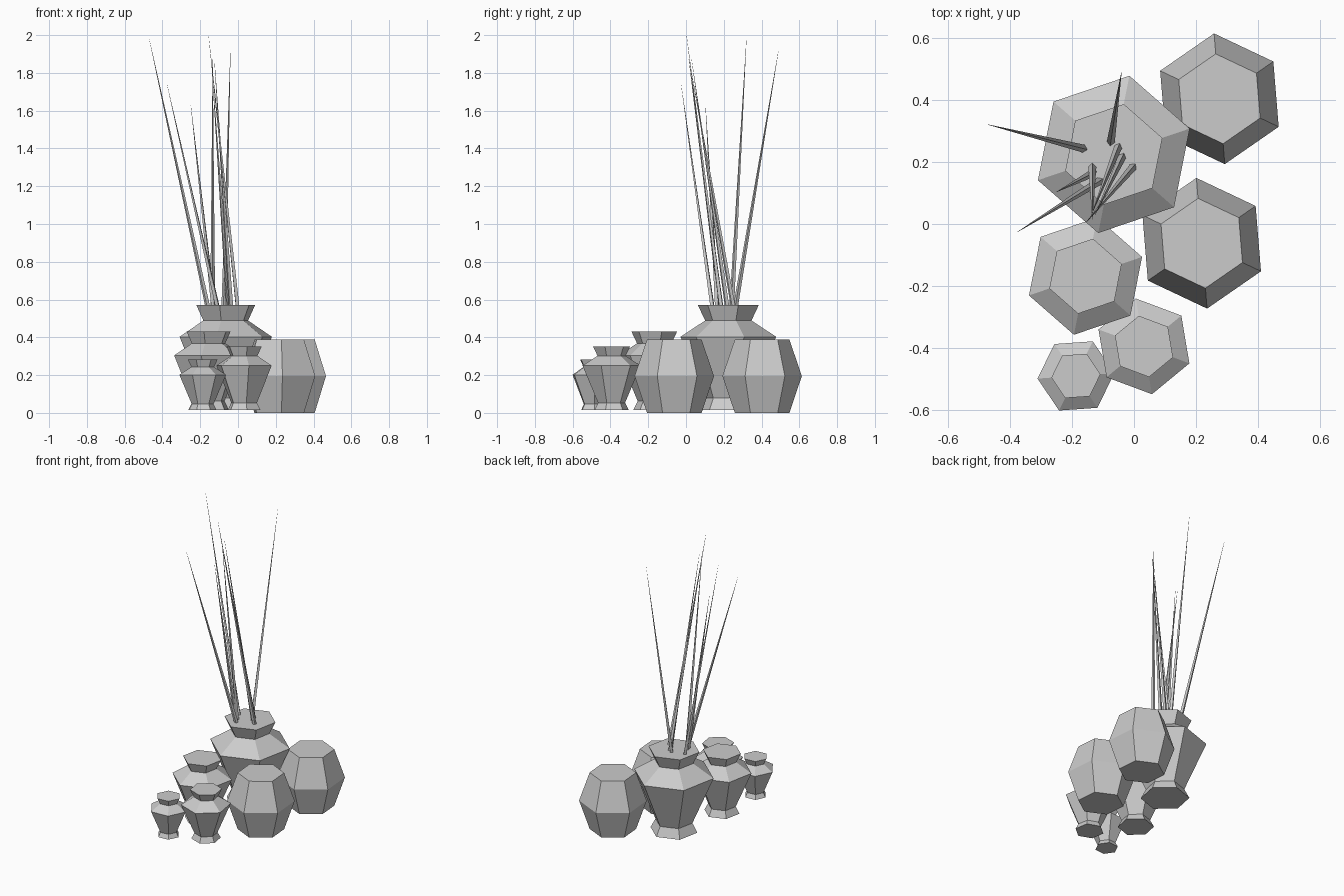
import bpy, bmesh, math
from mathutils import Vector

if "Cube" in bpy.data.objects:
    bpy.data.objects.remove(bpy.data.objects["Cube"])

SIDES = 6


def lathe(name, profile, x, y, angle, scale=1.0, z0=0.0):
    """Six-sided closed solid from a (radius, height) profile."""
    bm = bmesh.new()
    rings = []
    for r, z in profile:
        ring = []
        for i in range(SIDES):
            a = math.radians(angle) + i * math.tau / SIDES
            ring.append(bm.verts.new((r * scale * math.cos(a),
                                      r * scale * math.sin(a), z * scale)))
        rings.append(ring)
    for lo, hi in zip(rings, rings[1:]):
        for i in range(SIDES):
            j = (i + 1) % SIDES
            bm.faces.new((lo[i], lo[j], hi[j], hi[i]))
    bm.faces.new(rings[0][::-1])
    bm.faces.new(rings[-1])
    return finish(name, bm, (x, y, z0))


def finish(name, bm, location=(0, 0, 0)):
    mesh = bpy.data.meshes.new(name)
    bm.to_mesh(mesh)
    bm.free()
    obj = bpy.data.objects.new(name, mesh)
    obj.location = location
    bpy.context.collection.objects.link(obj)
    return obj


def stem(name, base, tip, radius=0.013):
    """Thin four-sided spike from base to tip."""
    base, tip = Vector(base), Vector(tip)
    axis = tip - base
    bm = bmesh.new()
    bmesh.ops.create_cone(bm, cap_ends=True, segments=4, radius1=radius,
                          radius2=0.0005, depth=axis.length)
    obj = finish(name, bm, (base + tip) / 2)
    obj.rotation_mode = 'QUATERNION'
    obj.rotation_quaternion = axis.to_track_quat('Z', 'Y')


# Vases: flared foot, wide shoulder, pinched neck, flared rim
vase = [(0.152, 0), (0.12, 0.062), (0.258, 0.387), (0.125, 0.473), (0.165, 0.556)]
lathe("large_vase", vase, -0.065, 0.224, 18.8, 1.0, 0.016)
lathe("medium_vase", vase, -0.156, -0.168, 18.8, 0.745, 0.016)
lathe("small_vase", vase, 0.032, -0.394, 39.5, 0.605, 0.016)
lathe("tiny_vase", vase, -0.187, -0.489, 4, 0.48, 0.016)

# Round pots: bulging hexagonal barrels
pot = [(0.145, 0), (0.211, 0.195), (0.145, 0.388)]
lathe("back_pot", pot, 0.275, 0.403, 34.7)
lathe("front_pot", pot, 0.218, -0.062, 34.7)

# Dry stems standing in the large vase: base x, y then tip x, y, z
stems = [
    (-0.160, 0.242, -0.47, 0.32, 1.98),
    (-0.108, 0.140, -0.376, -0.026, 1.74),
    (-0.075, 0.262, -0.04, 0.49, 1.92),
    (-0.130, 0.165, -0.25, 0.103, 1.63),
    (-0.002, 0.185, -0.156, 0.003, 2.00),
    (-0.050, 0.250, -0.137, 0.030, 1.80),
    (-0.037, 0.218, -0.125, 0.030, 1.87),
    (-0.134, 0.185, -0.134, 0.015, 1.87),
]
for i, (bx, by, tx, ty, tz) in enumerate(stems):
    stem(f"stem_{i + 1}", (bx, by, 0.56), (tx, ty, tz))
